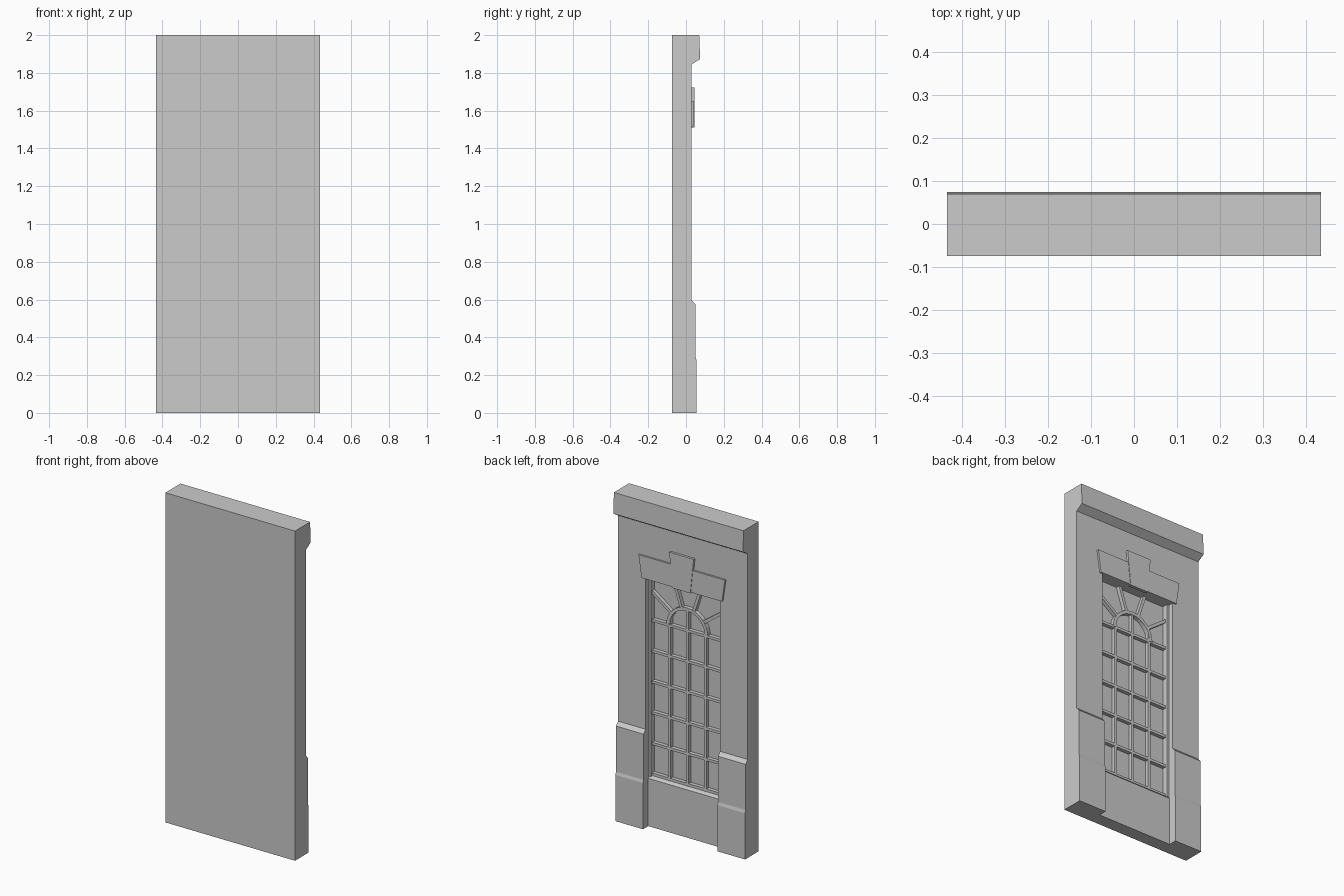
import bpy
import math
from mathutils import Matrix, Vector

if "Cube" in bpy.data.objects:
    bpy.data.objects.remove(bpy.data.objects["Cube"])

GLASS = -0.035      # depth of the glass plane
BAR = -0.012        # front of the glazing bars
SPRING = 1.245      # height of the transom and fan centre


def prism(name, pts, lo, hi, place):
    """Extrude a 2D outline between lo and hi; place maps (a, b, c) to xyz."""
    n = len(pts)
    verts = [place(a, b, c) for c in (lo, hi) for a, b in pts]
    faces = [list(range(n)), list(range(n, 2 * n))]
    faces += [[i, (i + 1) % n, n + (i + 1) % n, n + i] for i in range(n)]
    mesh = bpy.data.meshes.new(name)
    mesh.from_pydata(verts, [], faces)
    obj = bpy.data.objects.new(name, mesh)
    bpy.context.collection.objects.link(obj)
    bpy.context.view_layer.objects.active = obj
    bpy.ops.object.mode_set(mode='EDIT')
    bpy.ops.mesh.select_all(action='SELECT')
    bpy.ops.mesh.normals_make_consistent(inside=False)
    bpy.ops.object.mode_set(mode='OBJECT')
    return obj


def side_profile(name, pts, half_width):
    return prism(name, pts, -half_width, half_width, lambda y, z, x: (x, y, z))


def face_outline(name, pts, y0, y1):
    return prism(name, pts, y0, y1, lambda x, z, y: (x, y, z))


def panel(name, x0, x1, z0, z1, y0=GLASS - 0.004, y1=BAR):
    return face_outline(name, [(x0, z0), (x1, z0), (x1, z1), (x0, z1)], y0, y1)


# Wall with cornice and stepped plinth
wall = side_profile("wall", [
    (-0.075, 0), (0.055, 0), (0.055, 0.28), (0.05, 0.298), (0.05, 0.575),
    (0.03, 0.597), (0.03, 1.845), (0.075, 1.873), (0.07, 2), (-0.075, 2)], 0.435)

# Window opening, with the recessed apron and sloping sill below it
cutter = side_profile("opening_cutter", [
    (0.2, -0.1), (0.005, -0.1), (0.005, 0.29), (-0.003, 0.3), (GLASS, 0.31),
    (GLASS, 1.515), (0.2, 1.515)], 0.25)
cutter.hide_render = True
mod = wall.modifiers.new("opening", 'BOOLEAN')
mod.operation = 'DIFFERENCE'
mod.solver = 'EXACT'
mod.object = cutter
bpy.context.view_layer.objects.active = wall
bpy.ops.object.modifier_apply(modifier=mod.name)
bpy.data.objects.remove(cutter)

# Flat arch stones and keystone
for side, label in ((1, "right"), (-1, "left")):
    face_outline("lintel_" + label, [
        (side * 0.06, 1.515), (side * 0.27, 1.515),
        (side * 0.29, 1.65), (side * 0.074, 1.65)], 0.025, 0.041)
face_outline("keystone", [(-0.06, 1.51), (0.06, 1.51), (0.082, 1.722), (-0.082, 1.722)],
             0.025, 0.044)

# Window frame
for side, label in ((1, "right"), (-1, "left")):
    a, b = sorted((side * 0.236, side * 0.254))
    panel("frame_" + label, a, b, 0.3, 1.517, y1=0.0)

# Vertical and horizontal glazing bars
for i, x in enumerate((-0.12, 0, 0.12)):
    panel(f"vertical_bar_{i}", x - 0.008, x + 0.008, 0.3, SPRING + (0.13 if x == 0 else 0.05))
for i in range(6):
    z = 0.312 + (SPRING - 0.312) * i / 5
    panel(f"horizontal_bar_{i}", -0.24, 0.24, z - 0.008, z + 0.008)

# Fan light arch
steps = 16
arc = [math.pi * i / steps for i in range(steps + 1)]
face_outline("fan_arch",
             [(0.14 * math.cos(t), SPRING + 0.14 * math.sin(t)) for t in arc] +
             [(0.121 * math.cos(t), SPRING + 0.121 * math.sin(t)) for t in reversed(arc)],
             GLASS - 0.004, BAR + 0.002)

# Fan light rays, each running from the arch to the frame or lintel
for i in range(1, 5):
    t = math.pi * i / 5
    reach = min(0.24 / abs(math.cos(t)), 0.272 / math.sin(t))
    spin = Matrix.Rotation(t, 2)
    pts = [spin @ Vector(p) for p in
           ((0.13, -0.009), (reach, -0.009), (reach, 0.009), (0.13, 0.009))]
    face_outline(f"fan_ray_{i}", [(p.x, p.y + SPRING) for p in pts], GLASS - 0.004, BAR)
